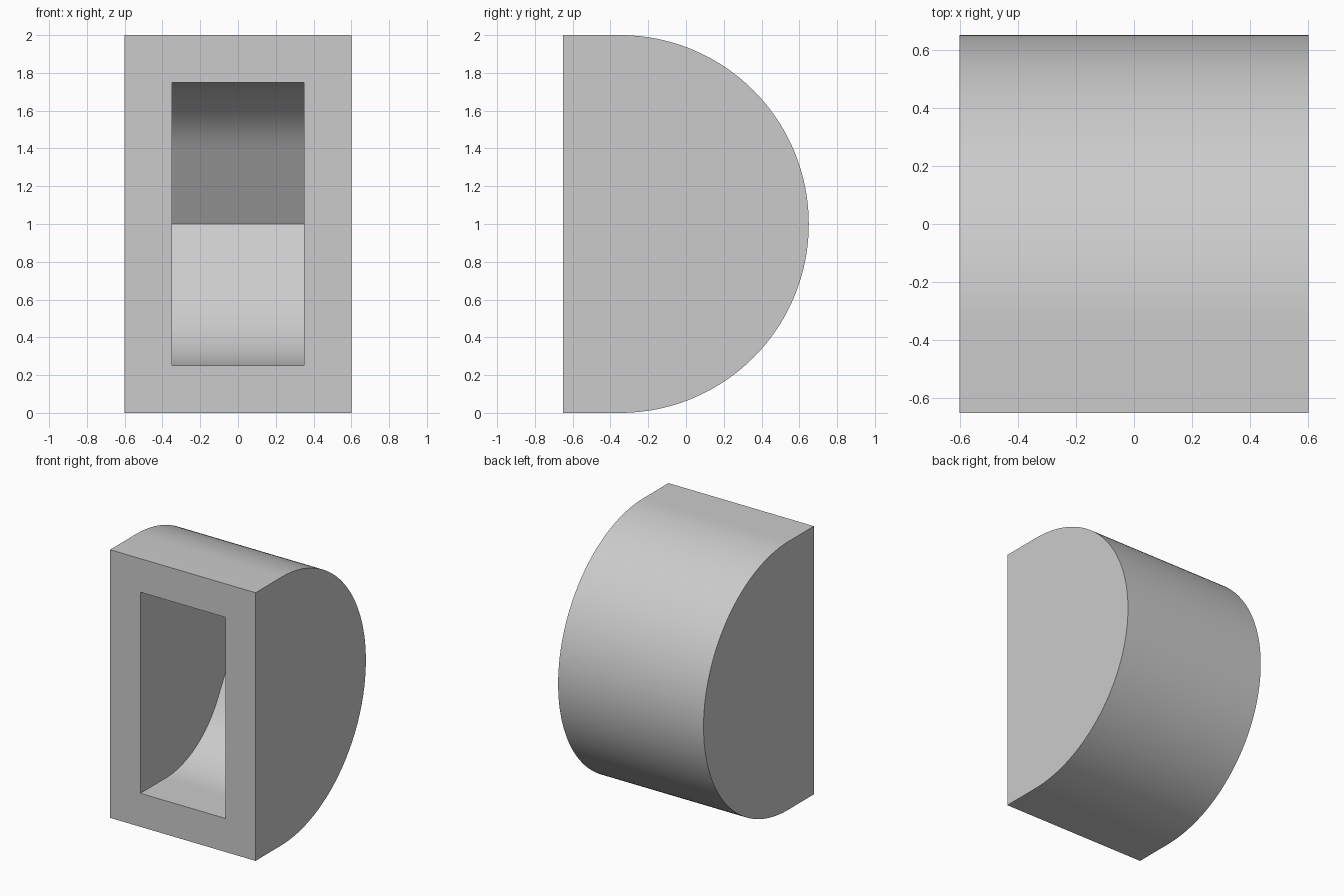
import bpy, bmesh
from math import sin, cos, tan, pi, radians

cube = bpy.data.objects.get("Cube")
if cube:
    bpy.data.objects.remove(cube, do_unlink=True)

FRONT, ARC_Y, MID = -0.65, -0.35, 1.0

grey = bpy.data.materials.new("plain grey")
grey.use_nodes = True
colour = (0.6, 0.6, 0.6, 1)
grey.diffuse_color = colour
grey.node_tree.nodes["Principled BSDF"].inputs["Base Color"].default_value = colour


def prism(name, profile, half_width):
    """Extrude a closed (y, z) profile along x."""
    bm = bmesh.new()
    face = bm.faces.new([bm.verts.new((-half_width, y, z)) for y, z in profile])
    moved = bmesh.ops.extrude_face_region(bm, geom=[face])["geom"]
    bmesh.ops.translate(bm, vec=(2 * half_width, 0, 0),
                        verts=[v for v in moved if isinstance(v, bmesh.types.BMVert)])
    bmesh.ops.recalc_face_normals(bm, faces=bm.faces)
    mesh = bpy.data.meshes.new(name)
    bm.to_mesh(mesh)
    bm.free()
    mesh.materials.append(grey)
    obj = bpy.data.objects.new(name, mesh)
    bpy.context.collection.objects.link(obj)
    return obj


def arc(radius, turn, steps, base):
    """Arc rising from a level floor at height base."""
    return [(ARC_Y + radius * sin(turn * i / steps),
             base + radius * (1 - cos(turn * i / steps))) for i in range(steps + 1)]


# Rounded housing: flat front, half-round back
housing = prism("housing", [(FRONT, 0)] + arc(1, pi, 96, 0) + [(FRONT, 2)], 0.6)

# Pocket: curved floor and ceiling running into slopes that meet in a crease
slope = radians(60)
lower = arc(0.7, slope, 32, 0.25)
y_end, z_end = lower[-1]
tip = (y_end + (MID - z_end) / tan(slope), MID)
lower = [(FRONT - 0.2, 0.25)] + lower
upper = [(y, 2 * MID - z) for y, z in reversed(lower)]
cutter = prism("pocket_cutter", lower + [tip] + upper, 0.35)
cutter.hide_render = True

cut = housing.modifiers.new("pocket", "BOOLEAN")
cut.operation = "DIFFERENCE"
cut.solver = "EXACT"
cut.object = cutter
bpy.context.view_layer.objects.active = housing
housing.select_set(True)
bpy.ops.object.modifier_apply(modifier=cut.name)
bpy.data.objects.remove(cutter, do_unlink=True)

bpy.ops.object.select_all(action="DESELECT")
housing.select_set(True)
bpy.ops.object.shade_smooth_by_angle(angle=radians(30))
